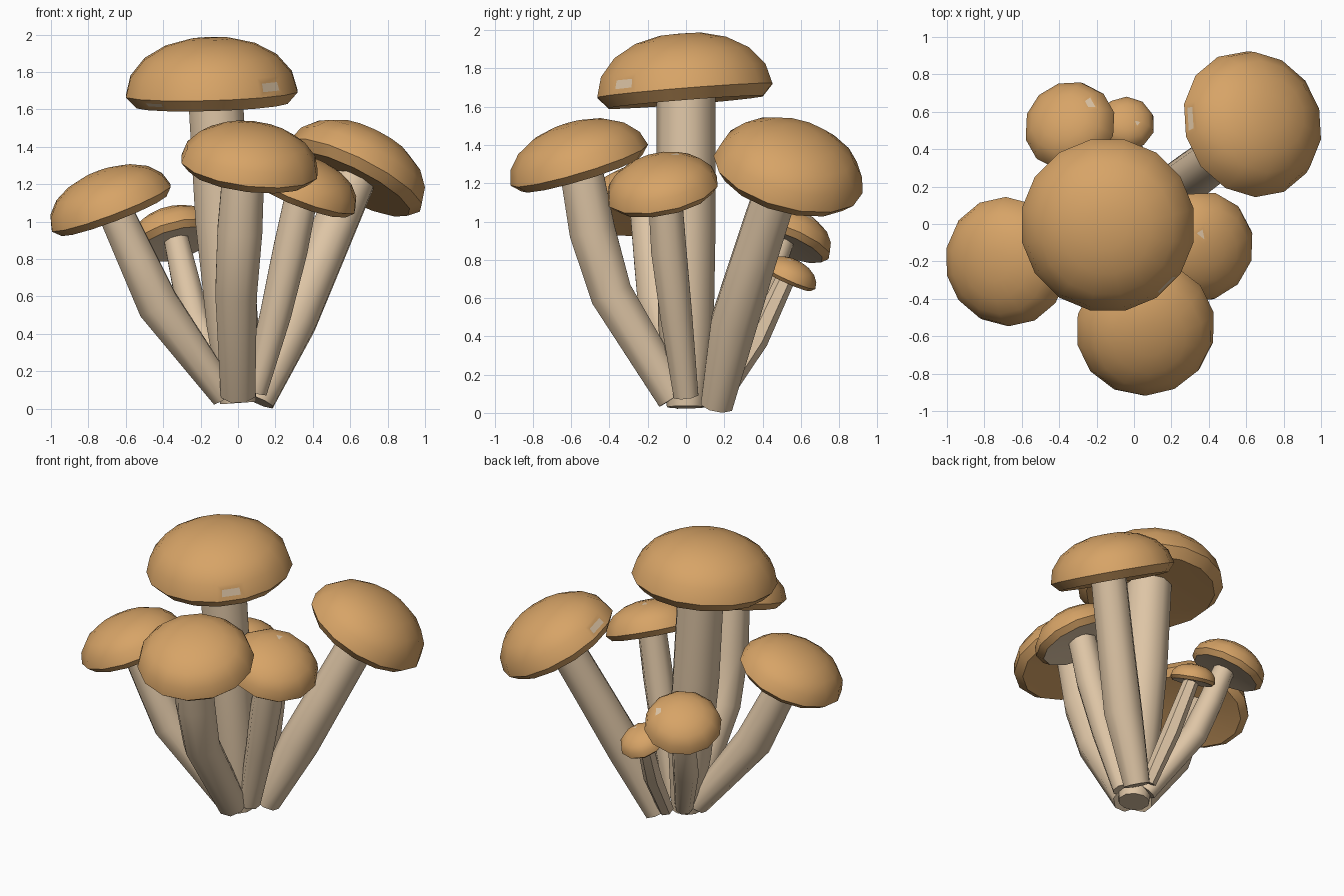
import bpy, bmesh, math
from mathutils import Vector

if "Cube" in bpy.data.objects:
    bpy.data.objects.remove(bpy.data.objects["Cube"])


def material(name, rgb):
    m = bpy.data.materials.new(name)
    m.diffuse_color = (*rgb, 1)
    m.use_nodes = True
    m.node_tree.nodes["Principled BSDF"].inputs["Base Color"].default_value = m.diffuse_color
    return m


ORANGE = material("cap_orange", (0.68, 0.37, 0.135))
BEIGE = material("stem_beige", (0.73, 0.56, 0.38))


def finish(name, bm, mats, angle):
    bmesh.ops.recalc_face_normals(bm, faces=bm.faces)
    mesh = bpy.data.meshes.new(name)
    bm.to_mesh(mesh)
    bm.free()
    for m in mats:
        mesh.materials.append(m)
    ob = bpy.data.objects.new(name, mesh)
    bpy.context.collection.objects.link(ob)
    bpy.ops.object.select_all(action='DESELECT')
    ob.select_set(True)
    bpy.context.view_layer.objects.active = ob
    bpy.ops.object.shade_smooth_by_angle(angle=math.radians(angle))


def loft(bm, rings):
    # quads between neighbouring vertex rings
    for a, b in zip(rings, rings[1:]):
        n = len(a)
        for i in range(n):
            j = (i + 1) % n
            bm.faces.new((a[i], a[j], b[j], b[i]))


def paint_patch(bm, point, thickness):
    # inset the face nearest to a point and give it the second colour
    p = Vector(point)
    bm.normal_update()
    f = min(bm.faces, key=lambda q: (q.calc_center_median() - p).length)
    bmesh.ops.inset_individual(bm, faces=[f], thickness=thickness)
    f.material_index = 1


# cap profile: (radius, height) from underside to crown, height above rim scaled
PROFILE = [(0.40, -0.05), (0.88, -0.10), (1.0, 0.03), (0.94, 0.25),
           (0.77, 0.45), (0.52, 0.59), (0.24, 0.66)]


def cap(name, centre, normal, R, pale_under, patches, sides=14, h=1.0):
    bm = bmesh.new()
    q = Vector((0, 0, 1)).rotation_difference(Vector(normal).normalized())
    c = Vector(centre)
    rings = []
    for r, z in PROFILE:
        ring = []
        for i in range(sides):
            a = 2 * math.pi * (i + 0.5) / sides
            p = Vector((r * math.cos(a), r * math.sin(a), z * h)) * R
            ring.append(bm.verts.new(c + q @ p))
        rings.append(ring)
    loft(bm, rings)
    for ring, z in ((rings[0], -0.04), (rings[-1], 0.67 * h)):
        tip = bm.verts.new(c + q @ Vector((0, 0, z * R)))
        for i in range(sides):
            bm.faces.new((ring[i], ring[(i + 1) % sides], tip))
    # gill side below the rim
    if pale_under:
        axis = q @ Vector((0, 0, 1))
        for f in bm.faces:
            if (f.calc_center_median() - c).dot(axis) < -0.04 * R:
                f.material_index = 1
    bmesh.ops.recalc_face_normals(bm, faces=bm.faces)
    for p in patches:
        paint_patch(bm, p, R * 0.09)
    finish(name, bm, (ORANGE, BEIGE), 50)


def stem(name, path, radii, patches=(), sides=8):
    bm = bmesh.new()
    pts = [Vector(p) for p in path]
    rings = []
    for k, (p, r) in enumerate(zip(pts, radii)):
        t = (pts[min(k + 1, len(pts) - 1)] - pts[max(k - 1, 0)]).normalized()
        q = Vector((0, 0, 1)).rotation_difference(t)
        ring = []
        for i in range(sides):
            a = 2 * math.pi * (i + 0.5) / sides
            v = p + q @ Vector((r * math.cos(a), r * math.sin(a), 0))
            v.z = max(v.z, 0)
            ring.append(bm.verts.new(v))
        rings.append(ring)
    loft(bm, rings)
    bm.faces.new(rings[0])
    bm.faces.new(rings[-1])
    bmesh.ops.recalc_face_normals(bm, faces=bm.faces)
    for p in patches:
        paint_patch(bm, p, radii[1] * 0.3)
    finish(name, bm, (BEIGE, ORANGE), 50)


# tall middle mushroom
cap("tall_cap", (-0.14, -0.005, 1.67), (-0.03, -0.08, 1), 0.468, False,
    [(0.2, -0.33, 1.68), (-0.40, -0.36, 1.64)], sides=16)
stem("tall_stem", [(0.0, 0.0, 0.03), (-0.03, 0.0, 0.45), (-0.08, 0.0, 1.0),
                   (-0.12, 0.0, 1.66)], [0.10, 0.145, 0.155, 0.153], sides=10)

# front mushroom
cap("front_cap", (0.06, -0.555, 1.285), (0.12, -0.3, 1), 0.375, False,
    [], h=0.93)
stem("front_stem", [(0.0, -0.06, 0.08), (-0.01, -0.39, 0.62),
                    (0.01, -0.49, 0.95), (0.03, -0.55, 1.28)],
     [0.10, 0.12, 0.13, 0.12])

# left mushroom
cap("left_cap", (-0.675, -0.20, 1.065), (-0.38, -0.12, 1), 0.348, False,
    [], h=0.92)
stem("left_stem", [(-0.07, -0.02, 0.07), (-0.43, -0.14, 0.56),
                   (-0.54, -0.17, 0.80), (-0.66, -0.20, 1.06)],
     [0.08, 0.12, 0.11, 0.10])

# right mushroom
cap("right_cap", (0.35, -0.12, 1.15), (0.38, -0.2, 1), 0.30, True,
    [(0.34, -0.08, 1.33)], sides=12, h=0.95)
stem("right_stem", [(0.09, 0.0, 0.09), (0.20, -0.05, 0.50),
                    (0.28, -0.09, 0.85), (0.34, -0.11, 1.14)],
     [0.07, 0.09, 0.10, 0.095])

# large back right mushroom
cap("back_right_cap", (0.62, 0.53, 1.235), (0.5, 0.28, 1), 0.402, False,
    [(0.34, 0.55, 1.42)])
stem("back_right_stem", [(0.11, 0.16, 0.04), (0.30, 0.25, 0.47),
                         (0.45, 0.36, 0.82), (0.62, 0.49, 1.22)],
     [0.09, 0.13, 0.125, 0.12])

# back left mushroom
cap("back_left_cap", (-0.34, 0.52, 0.90), (-0.28, 0.4, 1), 0.25, True,
    [(-0.25, 0.63, 0.98)], sides=12)
stem("back_left_stem", [(-0.04, 0.08, 0.08), (-0.23, 0.33, 0.47),
                        (-0.28, 0.42, 0.68), (-0.33, 0.50, 0.90)],
     [0.06, 0.085, 0.08, 0.07])

# smallest mushroom at the back
cap("small_cap", (-0.04, 0.535, 0.705), (0.12, 0.45, 1), 0.152, True,
    [(0.0, 0.55, 0.79)], sides=10)
stem("small_stem", [(0.03, 0.18, 0.08), (0.0, 0.37, 0.38),
                    (-0.04, 0.52, 0.70)], [0.05, 0.06, 0.05], sides=6)
